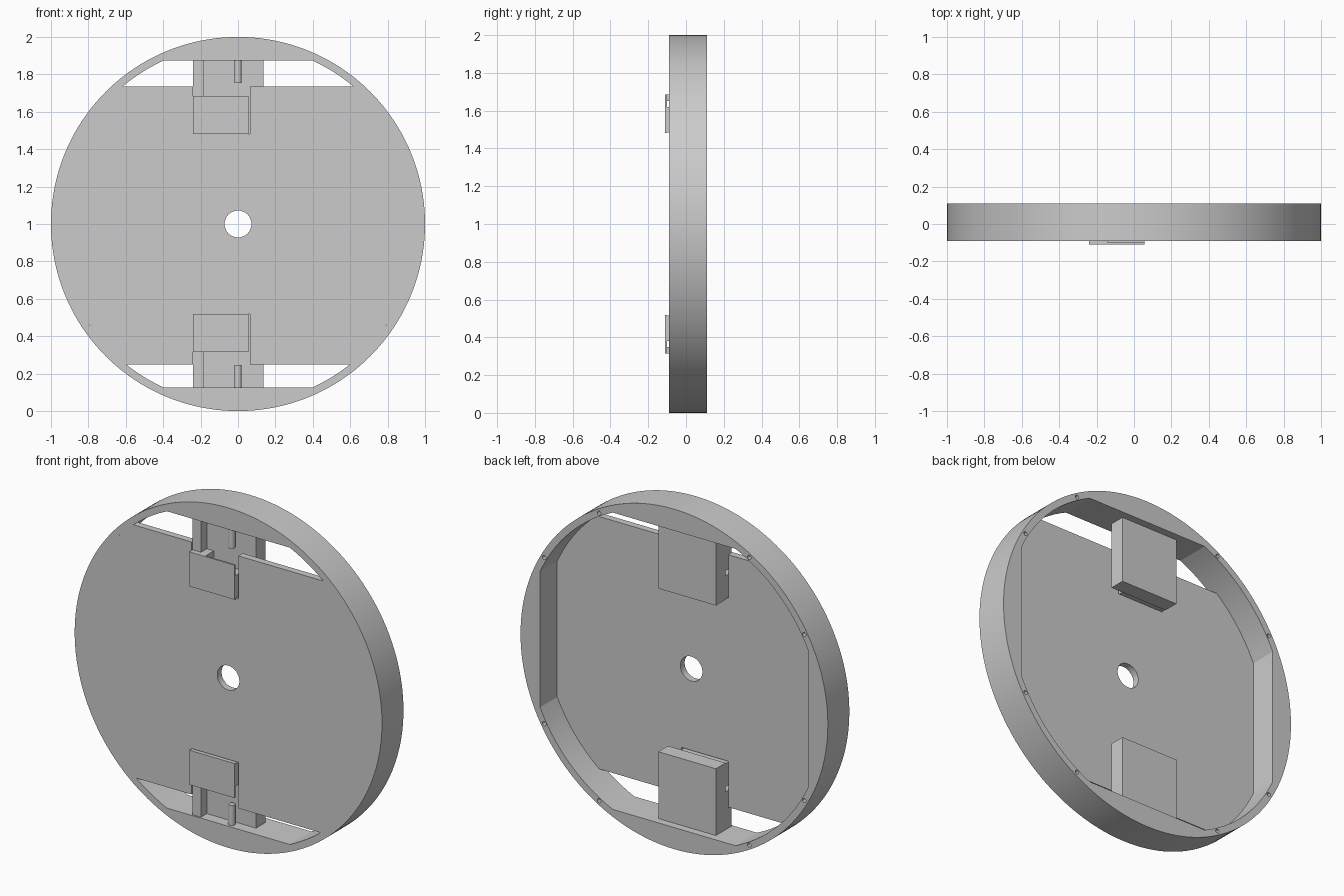
import bpy, bmesh
from math import sin, cos, asin, acos, radians, degrees, pi
from mathutils import Matrix, Vector

if "Cube" in bpy.data.objects:
    bpy.data.objects.remove(bpy.data.objects["Cube"])

R, R_IN, FLAT = 1.0, 0.96, 0.873      # outer radius, inner radius, inner flats
FRONT, BACK = -0.09, 0.11


def arc(r, a0, a1, n, cx=0.0, cz=0.0):
    return [(cx + r * cos(radians(a0 + (a1 - a0) * i / n)),
             cz + r * sin(radians(a0 + (a1 - a0) * i / n))) for i in range(n + 1)]


def circle(r, n, cx=0.0, cz=0.0):
    return arc(r, 0, 360, n, cx, cz)[:-1]


def smooth(obj):
    bpy.ops.object.select_all(action='DESELECT')
    obj.select_set(True)
    bpy.context.view_layer.objects.active = obj
    bpy.ops.object.shade_smooth_by_angle(angle=radians(20))


def extrude_profile(name, loops, y0, y1):
    """Fill x/z outlines (later loops are holes) and extrude from y0 to y1."""
    cu = bpy.data.curves.new(name, 'CURVE')
    cu.dimensions, cu.fill_mode, cu.extrude = '2D', 'BOTH', (y1 - y0) / 2
    for pts in loops:
        sp = cu.splines.new('POLY')
        sp.points.add(len(pts) - 1)
        for p, (x, z) in zip(sp.points, pts):
            p.co = (x, z, 0, 1)
        sp.use_cyclic_u = True
    tmp = bpy.data.objects.new(name + "_curve", cu)
    bpy.context.collection.objects.link(tmp)
    dg = bpy.context.evaluated_depsgraph_get()
    me = bpy.data.meshes.new_from_object(tmp.evaluated_get(dg))
    bpy.data.objects.remove(tmp)
    me.transform(Matrix.Translation((0, (y0 + y1) / 2, 1)) @ Matrix.Rotation(pi / 2, 4, 'X'))
    bm = bmesh.new()
    bm.from_mesh(me)
    bmesh.ops.remove_doubles(bm, verts=bm.verts, dist=1e-5)
    bmesh.ops.recalc_face_normals(bm, faces=bm.faces)
    bm.to_mesh(me)
    bm.free()
    me.name = name
    obj = bpy.data.objects.new(name, me)
    bpy.context.collection.objects.link(obj)
    smooth(obj)
    return obj


def box(name, x0, x1, y0, y1, z0, z1):
    bm = bmesh.new()
    bmesh.ops.create_cube(bm, size=1)
    for v in bm.verts:
        v.co = Vector(((x0 + x1) / 2 + v.co.x * (x1 - x0),
                       (y0 + y1) / 2 + v.co.y * (y1 - y0),
                       (z0 + z1) / 2 + v.co.z * (z1 - z0)))
    me = bpy.data.meshes.new(name)
    bm.to_mesh(me)
    bm.free()
    obj = bpy.data.objects.new(name, me)
    bpy.context.collection.objects.link(obj)
    return obj


# Rim: round outside, inside is an arc broken by four flats
a = degrees(acos(FLAT / R_IN))
inner = []
for q in range(4):
    inner += arc(R_IN, 90 * q + a, 90 * q + 90 - a, 16)
rim = extrude_profile("rim", [circle(R, 160), inner], FRONT, BACK)

# Eight small screw holes in the back of the rim
bm = bmesh.new()
for q in range(4):
    for ang in (30, 60):
        t = radians(90 * q + ang)
        m = Matrix.Translation((0.977 * cos(t), BACK, 1 + 0.977 * sin(t)))
        bmesh.ops.create_cone(bm, cap_ends=True, segments=12, radius1=0.012, radius2=0.012,
                              depth=0.1, matrix=m @ Matrix.Rotation(pi / 2, 4, 'X'))
me = bpy.data.meshes.new("screw_hole_cutter")
bm.to_mesh(me)
bm.free()
cutter = bpy.data.objects.new("screw_hole_cutter", me)
bpy.context.collection.objects.link(cutter)
cutter.hide_render = True
cutter.hide_set(True)
mod = rim.modifiers.new("screw_holes", 'BOOLEAN')
mod.operation, mod.solver, mod.object = 'DIFFERENCE', 'EXACT', cutter

# Front plate: stops short of the rim at top and bottom, notched for the latches
top, bottom = 0.735, -0.75
t, b = degrees(asin(top / R_IN)), degrees(asin(bottom / R_IN))
right = arc(R_IN, b, -a, 12) + arc(R_IN, a, t, 12)
left = [(-x, z) for x, z in reversed(right)]
notch = [(0.065, top), (0.065, 0.48), (-0.24, 0.48), (-0.24, top)]
notch_low = [(-0.24, bottom), (-0.24, -0.48), (0.065, -0.48), (0.065, bottom)]
extrude_profile("front_plate", [right + notch + left + notch_low, circle(0.072, 48)],
                FRONT, -0.05)

# Two latches, the lower one mirrored
for side, s in (("upper", 1), ("lower", -1)):
    def part(name, x0, x1, y0, y1, h0, h1):
        z = sorted((1 + s * h0, 1 + s * h1))
        return box(side + "_" + name, x0, x1, y0, y1, *z)
    part("latch_block", -0.24, 0.135, -0.025, 0.065, 0.48, FLAT)
    part("latch_post", -0.24, -0.185, -0.08, -0.025, 0.65, FLAT)
    part("latch_tab", -0.24, -0.14, -0.10, -0.025, 0.65, 0.685)
    part("latch_body", -0.24, 0.055, -0.10, -0.025, 0.485, 0.62)
    part("latch_cover", -0.24, 0.055, -0.11, -0.10, 0.482, 0.685)

    # Round pin running through the rim
    bm = bmesh.new()
    bmesh.ops.create_cone(bm, cap_ends=True, segments=24, radius1=0.019, radius2=0.019,
                          depth=0.244, matrix=Matrix.Translation((0, -0.058, 1 + s * 0.877)))
    me = bpy.data.meshes.new(side + "_pin")
    bm.to_mesh(me)
    bm.free()
    pin = bpy.data.objects.new(side + "_pin", me)
    bpy.context.collection.objects.link(pin)
    smooth(pin)
